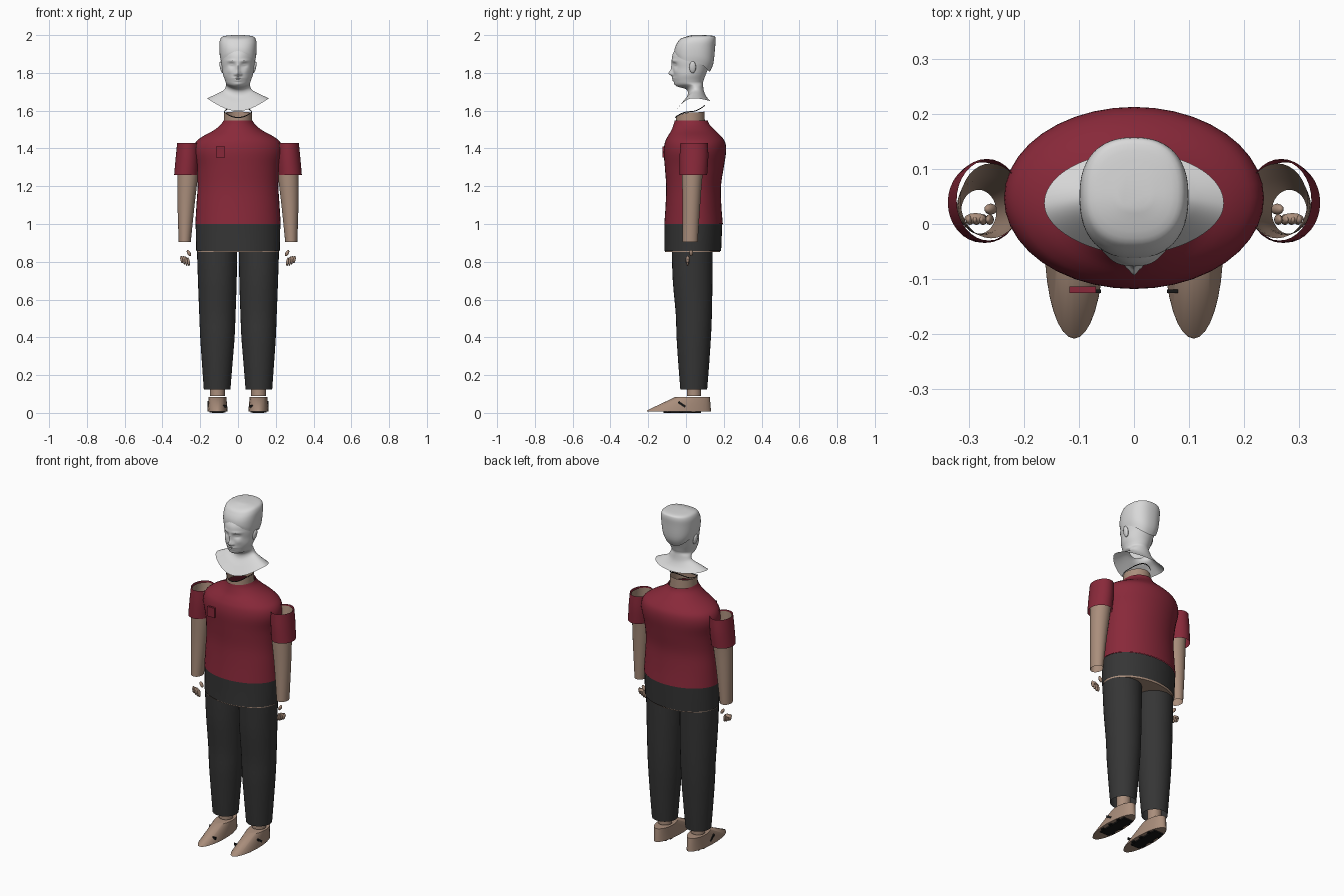
import bpy, bmesh, math
from mathutils import Matrix, Vector

old = bpy.data.objects.get("Cube")
if old:
    bpy.data.objects.remove(old, do_unlink=True)


def material(name, r, g, b):
    mat = bpy.data.materials.new(name)
    mat.use_nodes = True
    mat.diffuse_color = (r, g, b, 1)
    bsdf = mat.node_tree.nodes["Principled BSDF"]
    bsdf.inputs["Base Color"].default_value = (r, g, b, 1)
    bsdf.inputs["Roughness"].default_value = 0.7
    return mat


RED = material("shirt red", 0.25, 0.022, 0.042)
CHARCOAL = material("trouser charcoal", 0.036, 0.036, 0.036)
SKIN = material("skin tan", 0.40, 0.27, 0.20)
PALE = material("pale grey", 0.69, 0.69, 0.69)
BLACK = material("sole black", 0.008, 0.008, 0.008)


def finish(bm, name, mat, angle=40):
    bmesh.ops.recalc_face_normals(bm, faces=bm.faces)
    mesh = bpy.data.meshes.new(name)
    bm.to_mesh(mesh)
    bm.free()
    mesh.materials.append(mat)
    for face in mesh.polygons:
        face.use_smooth = True
    mesh.set_sharp_from_angle(angle=math.radians(angle))
    obj = bpy.data.objects.new(name, mesh)
    bpy.context.collection.objects.link(obj)
    return obj


def spline(rings, steps):
    """Smoothly add rings between the given ones."""
    result = []
    for i in range(len(rings) - 1):
        a, b, c, d = (rings[max(0, min(len(rings) - 1, i + k))] for k in (-1, 0, 1, 2))
        for s in range(steps):
            t = s / steps
            result.append([q + t / 2 * (r - p + t * (2 * p - 5 * q + 4 * r - u + t * (3 * (q - r) + u - p)))
                           for p, q, r, u in zip(a, b, c, d)])
    return result + [rings[-1]]


def loft(name, mat, rings, sides=32, steps=4, low=False, high=False, power=1.0, egg=0.0, bumps=()):
    """Rings are (left x, right x, front y, back y, side z, front z, back z)."""
    rings = [tuple(r) if len(r) == 7 else tuple(r) + (r[4], r[4]) for r in rings]
    bm = bmesh.new()
    loops = []
    for x0, x1, yf, yb, z, zf, zb in spline(rings, steps):
        loop = []
        for i in range(sides):
            a = 2 * math.pi * i / sides
            c, s = (math.copysign(abs(f) ** power, f) for f in (math.cos(a), math.sin(a)))
            x = (x0 + x1) / 2 + (x1 - x0) / 2 * c * (1 - egg * s * s * (s < 0))
            y = (yf + yb) / 2 + (yb - yf) / 2 * s
            h = z + ((zb if s > 0 else zf) - z) * s * s
            if s < 0:
                for bx, bz, rx, rz, push in bumps:
                    y += push * math.exp(-((x - bx) / rx) ** 2 - ((h - bz) / rz) ** 2)
            loop.append(bm.verts.new((x, y, h)))
        loops.append(loop)
    for a, b in zip(loops, loops[1:]):
        for i in range(sides):
            j = (i + 1) % sides
            bm.faces.new((a[i], a[j], b[j], b[i]))
    if low:
        bm.faces.new(loops[0])
    if high:
        bm.faces.new(loops[-1])
    return finish(bm, name, mat)


def sym(w, *rest):
    return (-w, w) + rest


def flip(rings, side):
    """Mirror limb rings to the chosen side."""
    return [tuple(sorted((side * r[0], side * r[1]))) + tuple(r[2:]) for r in rings]


def box(name, mat, centre, size, tilt=0.0):
    bm = bmesh.new()
    m = Matrix.Translation(centre) @ Matrix.Rotation(tilt, 4, "X") @ Matrix.Diagonal((*size, 1))
    bmesh.ops.create_cube(bm, size=1, matrix=m)
    return finish(bm, name, mat)


def blob(name, mat, centre, radii, tilt=0.0):
    bm = bmesh.new()
    m = Matrix.Translation(centre) @ Matrix.Rotation(tilt, 4, "Y") @ Matrix.Diagonal((*radii, 1))
    bmesh.ops.create_uvsphere(bm, u_segments=12, v_segments=8, radius=1, matrix=m)
    return finish(bm, name, mat, 60)


# Shirt, hips and neck
loft("shirt", RED, [
    sym(.226, -.115, .195, 1.0), sym(.22, -.108, .187, 1.1), sym(.214, -.105, .185, 1.2),
    sym(.22, -.112, .2, 1.3), sym(.236, -.118, .212, 1.38), sym(.226, -.112, .208, 1.43),
    sym(.19, -.098, .188, 1.462), sym(.13, -.078, .155, 1.495), sym(.092, -.066, .126, 1.525),
    sym(.077, -.06, .115, 1.548)], sides=40)
loft("hips", CHARCOAL, [sym(.221, -.115, .186, .858), sym(.223, -.114, .189, .93),
                        sym(.224, -.114, .192, 1.0)], sides=40)
loft("pelvis", SKIN, [sym(.216, -.11, .18, .851), sym(.216, -.11, .18, .87)],
     sides=40, steps=1, low=True)
loft("neck", SKIN, [sym(.075, -.055, .1, 1.53), sym(.073, -.053, .098, 1.59, 1.565, 1.595)], steps=1)
loft("collar_loop", BLACK, [sym(.074, -.058, .1, 1.592, 1.56, 1.626),
                            sym(.075, -.059, .101, 1.597, 1.566, 1.632)], steps=1)
box("chest_badge", RED, (-.093, -.119, 1.38), (.048, .012, .058))

# Head, neck and bust as one smooth form with sculpted face bumps
features = [(0, 1.797, .013, .014, -.02), (0, 1.822, .009, .026, -.009),
            (0, 1.772, .022, .005, -.007), (0, 1.76, .018, .005, -.007),
            (0, 1.742, .02, .009, -.004)]
for side in (-1, 1):
    features += [(side * .034, 1.842, .017, .012, .011), (side * .034, 1.842, .011, .005, -.005),
                 (side * .036, 1.864, .024, .007, -.005), (side * .015, 1.792, .006, .007, -.007),
                 (side * .045, 1.81, .016, .016, -.004)]
loft("head_and_bust", PALE, [
    sym(.163, -.055, .13, 1.665, 1.598, 1.65), sym(.115, -.022, .11, 1.688, 1.64, 1.672),
    sym(.076, .008, .096, 1.708, 1.68, 1.7), sym(.064, .002, .09, 1.73, 1.712, 1.735),
    sym(.064, -.05, .09, 1.745, 1.73, 1.75), sym(.069, -.065, .094, 1.762),
    sym(.079, -.069, .104, 1.79), sym(.084, -.07, .12, 1.825), sym(.089, -.075, .138, 1.86),
    sym(.09, -.07, .143, 1.9), sym(.084, -.045, .135, 1.94)],
    sides=96, steps=8, high=True, egg=.1, bumps=features)
loft("hair", PALE, [
    sym(.09, -.06, .125, 1.86, 1.9, 1.805), sym(.096, -.062, .145, 1.89, 1.912, 1.85),
    sym(.099, -.058, .154, 1.935), sym(.096, -.046, .157, 1.972, 1.96, 1.98),
    sym(.08, -.026, .145, 1.993, 1.982, 1.996), sym(.03, .03, .09, 2.0)],
    sides=48, high=True, power=.85)
for side in (-1, 1):
    blob("ear", PALE, (side * .087, .035, 1.83), (.009, .018, .032), side * .2)

# Arms, hands, legs and feet
for side, label in ((1, "left"), (-1, "right")):
    loft(label + "_sleeve", RED, flip([
        (.206, .322, -.03, .116, 1.428), (.206, .33, -.034, .118, 1.35),
        (.212, .338, -.034, .112, 1.26)], side))
    loft(label + "_arm", SKIN, flip([
        (.204, .315, -.026, .11, 1.42), (.212, .321, -.022, .088, 1.26),
        (.23, .32, -.018, .075, 1.1), (.25, .314, -.018, .062, .905)], side))
    for i in range(4):
        x = side * (.262 + .012 * i)
        blob(label + "_finger", SKIN, (x, .008, .8 + .004 * i), (.007, .01, .026 - .003 * abs(i - 1)), side * .15)
    blob(label + "_palm", SKIN, (side * .288, .01, .818), (.02, .01, .01))
    blob(label + "_thumb", SKIN, (side * .26, .027, .846), (.009, .01, .018), side * .5)

    loft(label + "_trouser_leg", CHARCOAL, flip([
        (.005, .217, -.075, .14, .853), (.007, .212, -.07, .14, .7), (.013, .205, -.054, .137, .52),
        (.018, .2, -.05, .132, .4), (.03, .19, -.04, .122, .25), (.04, .181, -.03, .112, .125)], side))
    loft(label + "_ankle", SKIN, flip([(.07, .148, .004, .08, .09), (.07, .148, .004, .08, .2)], side),
         sides=20, steps=1, low=True)
    loft(label + "_foot", SKIN, flip([(.055, .162, -.208, .132, .008), (.055, .162, -.205, .132, .014),
                                      (.062, .155, -.055, .126, .085)], side),
         steps=1, low=True, high=True)

    # Sole pads and side marks
    middle = side * .108
    box(label + "_sole", BLACK, (middle, -.02, .005), (.06, .2, .01))
    for k in range(3):
        box(label + "_sole_tread", BLACK, (middle, -.09 + .065 * k, .006), (.085, .02, .008))
    box(label + "_foot_mark", BLACK, (side * .158, -.022, .045), (.006, .045, .012), -.6)
    box(label + "_toe_mark", BLACK, (side * .07, -.122, .036), (.02, .006, .014))
